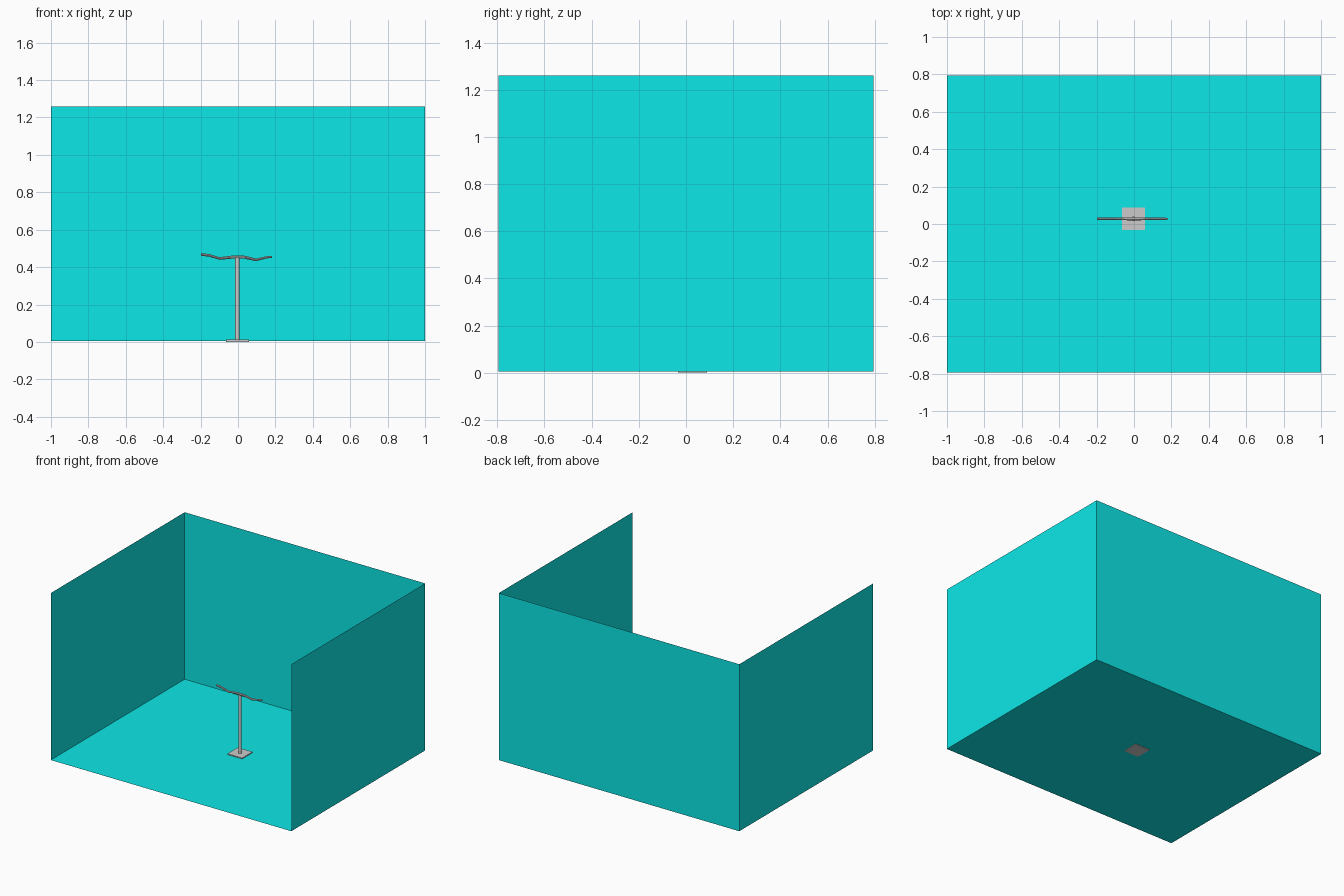
import bpy, bmesh, math

if "Cube" in bpy.data.objects:
    bpy.data.objects.remove(bpy.data.objects["Cube"])

CX, CY = -0.003, 0.028   # stand axis
FLOOR, TOP = 0.005, 1.26
HX, HY = 1.0, 0.795

cyan = bpy.data.materials.new("cyan")
cyan.diffuse_color = (0.004, 0.8, 0.8, 1)
cyan.use_nodes = True
cyan.node_tree.nodes["Principled BSDF"].inputs["Base Color"].default_value = cyan.diffuse_color


def mesh_object(name, bm, mat=None):
    mesh = bpy.data.meshes.new(name)
    bm.to_mesh(mesh)
    bm.free()
    obj = bpy.data.objects.new(name, mesh)
    bpy.context.collection.objects.link(obj)
    if mat:
        mesh.materials.append(mat)
    return obj


# open room: floor, back wall and two side walls as thin sheets
bm = bmesh.new()
plan = [(-HX, -HY), (-HX, HY), (HX, HY), (HX, -HY)]
low = [bm.verts.new((x, y, FLOOR)) for x, y in plan]
high = [bm.verts.new((x, y, TOP)) for x, y in plan]
bm.faces.new(low[::-1])
for i in range(3):
    bm.faces.new((low[i], low[i + 1], high[i + 1], high[i]))
bmesh.ops.recalc_face_normals(bm, faces=bm.faces)
mesh_object("room", bm, cyan)

# square base plate
bpy.ops.mesh.primitive_cube_add(size=1, location=(CX, CY, 0.006))
base = bpy.context.object
base.name = "base_plate"
base.scale = (0.122, 0.122, 0.012)

# upright post
bpy.ops.mesh.primitive_cylinder_add(vertices=16, radius=0.012, depth=0.438,
                                    location=(CX, CY, 0.229))
bpy.context.object.name = "post"
bpy.ops.object.shade_smooth_by_angle(angle=math.radians(35))

# wavy perch: rings swept along a bent path
path = [(-0.198, 0.468, 0.007), (-0.155, 0.463, 0.007), (-0.098, 0.446, 0.007),
        (-0.035, 0.453, 0.008), (0.035, 0.453, 0.008), (0.098, 0.439, 0.007),
        (0.15, 0.452, 0.006), (0.182, 0.455, 0.005)]
SIDES = 8
bm = bmesh.new()
rings = []
for x, z, r in path:
    rings.append([bm.verts.new((x, CY + r * math.cos(a), z + r * math.sin(a)))
                  for a in (2 * math.pi * k / SIDES for k in range(SIDES))])
for a, b in zip(rings, rings[1:]):
    for k in range(SIDES):
        n = (k + 1) % SIDES
        bm.faces.new((a[k], a[n], b[n], b[k]))
bm.faces.new(rings[0])
bm.faces.new(rings[-1])
bmesh.ops.recalc_face_normals(bm, faces=bm.faces)
mesh_object("perch", bm)
